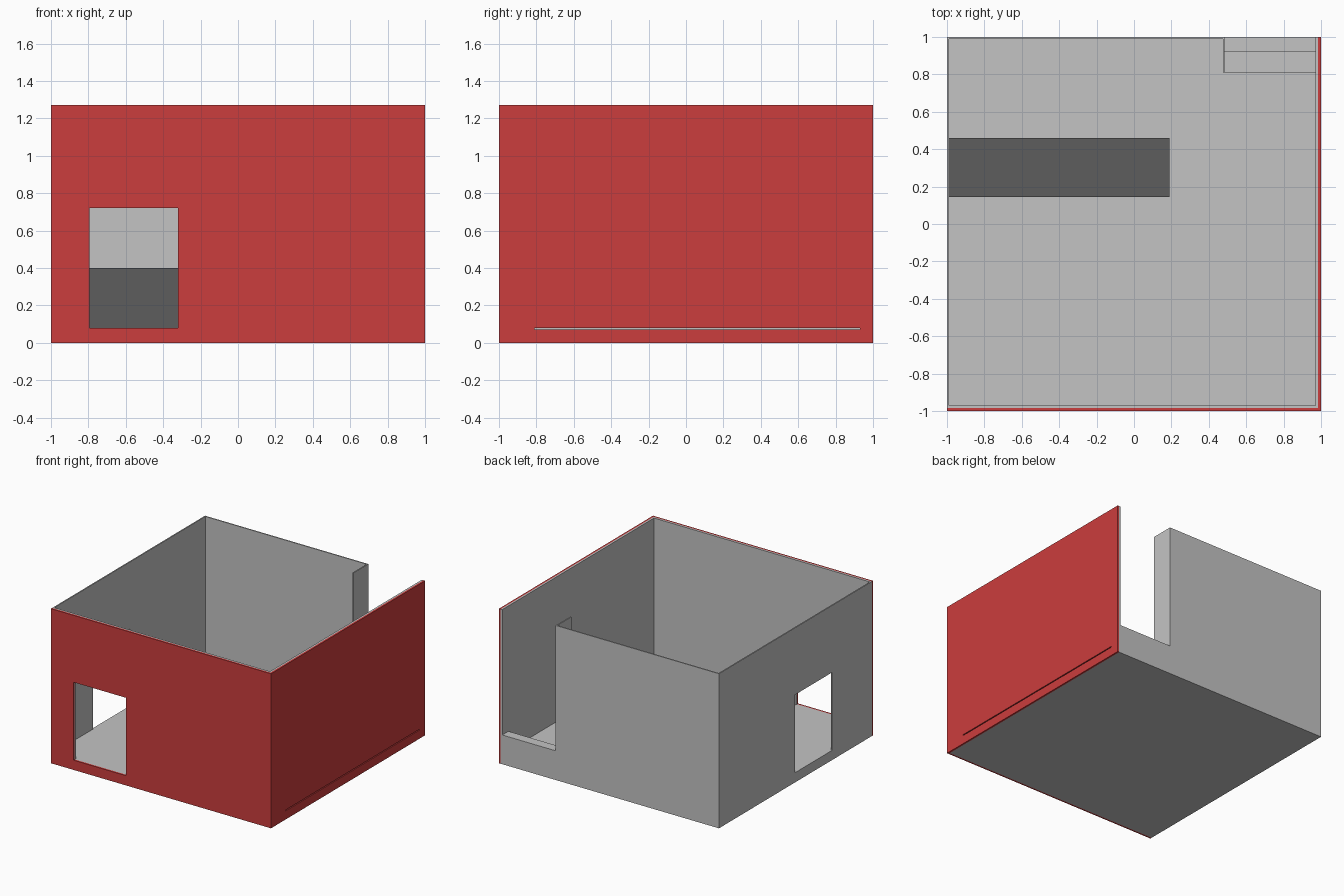
import bpy, bmesh

if "Cube" in bpy.data.objects:
    bpy.data.objects.remove(bpy.data.objects["Cube"])


def material(name, rgb):
    m = bpy.data.materials.new(name)
    m.diffuse_color = (*rgb, 1)
    m.use_nodes = True
    m.node_tree.nodes["Principled BSDF"].inputs["Base Color"].default_value = m.diffuse_color
    return m


GRAY = material("plaster_gray", (0.55, 0.55, 0.55))
RED = material("outer_red", (0.60, 0.047, 0.047))
DARK = material("dark_gray", (0.11, 0.11, 0.11))
H = 1.27        # wall height
FLOOR = 0.08    # floor level


def finish(bm, name, mat):
    bmesh.ops.recalc_face_normals(bm, faces=bm.faces)
    me = bpy.data.meshes.new(name)
    bm.to_mesh(me)
    bm.free()
    me.materials.append(mat)
    ob = bpy.data.objects.new(name, me)
    bpy.context.collection.objects.link(ob)
    return ob


def box(name, x, y, z, mat):
    bm = bmesh.new()
    bmesh.ops.create_cube(bm, size=1)
    for v in bm.verts:
        v.co = [(r[0] + r[1]) / 2 + c * (r[1] - r[0])
                for r, c in zip((x, y, z), v.co)]
    return finish(bm, name, mat)


def holed_wall(name, axis, depth, span, hole, hole_z, mat):
    """Wall whose thickness runs along axis, with one rectangular opening."""
    bm = bmesh.new()

    def ring(d, us, zs):
        pts = [(us[0], zs[0]), (us[1], zs[0]), (us[1], zs[1]), (us[0], zs[1])]
        return [bm.verts.new((d, u, z) if axis == "x" else (u, d, z)) for u, z in pts]

    rings = []
    for d in depth:
        rings.append((ring(d, span, (0, H)), ring(d, hole, hole_z)))
    (o1, i1), (o2, i2) = rings
    for a, b in ((o1, i1), (i1, i2), (i2, o2), (o2, o1)):
        for k in range(4):
            n = (k + 1) % 4
            bm.faces.new((a[k], a[n], b[n], b[k]))
    return finish(bm, name, mat)


# floor slab
box("floor", (-0.99, 0.985), (-0.985, 0.99), (0, FLOOR), GRAY)

# front wall: red skin and gray lining share a window
front_hole, hole_z = (-0.795, -0.32), (FLOOR, 0.72)
holed_wall("front_skin", "y", (-1, -0.985), (-1, 1), front_hole, hole_z, RED)
holed_wall("front_lining", "y", (-0.985, -0.97), (-0.99, 0.985), front_hole, hole_z, GRAY)

# right wall: red skin with a thin slot showing the gray lining
holed_wall("right_skin", "x", (0.985, 1), (-0.985, 1), (-0.81, 0.93), (0.07, 0.078), RED)
box("right_lining", (0.97, 0.985), (-0.97, 1), (0, H), GRAY)

# left wall with window
holed_wall("left_wall", "x", (-1, -0.99), (-0.985, 1), (-0.47, 0.01), hole_z, GRAY)

# back wall, stopping at the doorway, and its short return
box("back_wall", (-0.99, 0.485), (0.99, 1), (0, H), GRAY)
box("doorway_return", (0.475, 0.485), (0.81, 0.99), (FLOOR, H), GRAY)

# two entry steps
box("upper_step", (0.485, 0.97), (0.92, 1), (0, 0.24), GRAY)
box("lower_step", (0.485, 0.97), (0.81, 0.92), (FLOOR, 0.16), GRAY)

# dark counter against the left wall
box("counter", (-0.99, 0.19), (0.145, 0.46), (FLOOR, 0.40), DARK)
